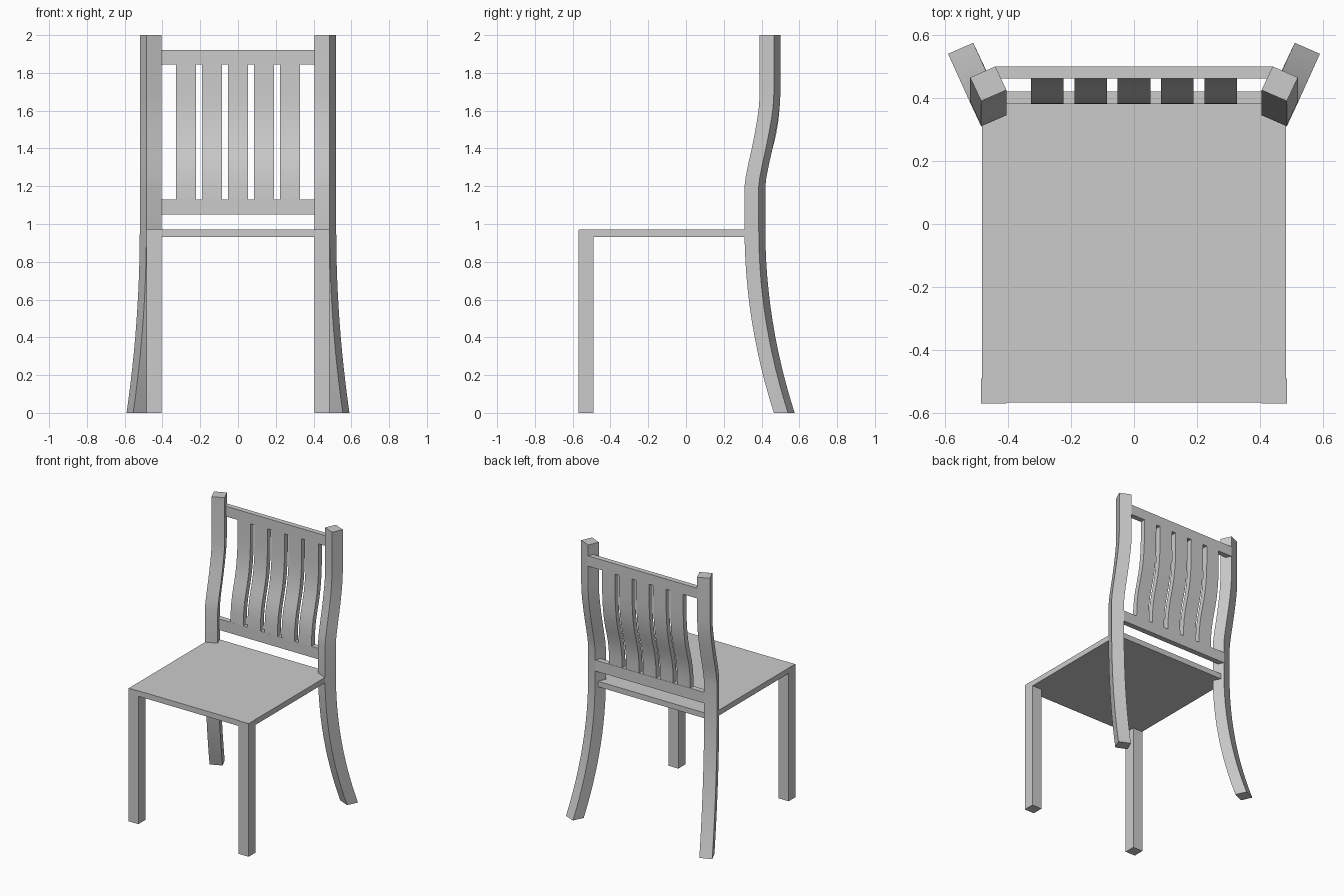
import bpy, bmesh

if "Cube" in bpy.data.objects:
    bpy.data.objects.remove(bpy.data.objects["Cube"])


def make_object(name, bm, smooth=False):
    bmesh.ops.recalc_face_normals(bm, faces=bm.faces)
    mesh = bpy.data.meshes.new(name)
    bm.to_mesh(mesh)
    bm.free()
    obj = bpy.data.objects.new(name, mesh)
    bpy.context.collection.objects.link(obj)
    if smooth:
        bpy.ops.object.select_all(action='DESELECT')
        obj.select_set(True)
        bpy.context.view_layer.objects.active = obj
        bpy.ops.object.shade_smooth_by_angle()
    return obj


def loft(name, rings, smooth=False):
    """Join a stack of four-cornered rings into a closed solid."""
    bm = bmesh.new()
    rows = [[bm.verts.new(p) for p in ring] for ring in rings]
    for a, b in zip(rows, rows[1:]):
        for i in range(4):
            j = (i + 1) % 4
            bm.faces.new((a[i], a[j], b[j], b[i]))
    bm.faces.new(rows[0])
    bm.faces.new(rows[-1])
    return make_object(name, bm, smooth)


def rect(x0, x1, y0, y1, z):
    return [(x0, y0, z), (x1, y0, z), (x1, y1, z), (x0, y1, z)]


def box(name, x0, x1, y0, y1, z0, z1):
    return loft(name, [rect(x0, x1, y0, y1, z0), rect(x0, x1, y0, y1, z1)])


# Seat board
box("seat", -0.483, 0.483, -0.566, 0.40, 0.93, 0.97)

# Square front legs, and back legs turned outwards that rise into back posts
corners = [(0.485, 0.31), (0.52, 0.385), (0.44, 0.42), (0.405, 0.345)]
path = []
for i in range(13):
    z = 0.97 * i / 12
    t = 1 - i / 12
    path.append((z, 0.07 * t * t, 0.155 * t * t))
path += [(z, 0, dy) for z, dy in
         [(1.2, 0), (1.25, 0.006), (1.32, 0.020), (1.4, 0.038), (1.48, 0.054),
          (1.56, 0.068), (1.62, 0.076), (1.69, 0.08), (2.0, 0.08)]]

for side, s in (("right", 1), ("left", -1)):
    x0, x1 = sorted((s * 0.405, s * 0.485))
    box("front_leg_" + side, x0, x1, -0.57, -0.49, 0, 0.969)
    loft("back_leg_" + side,
         [[(s * (x + dx), y + dy, z) for x, y in corners] for z, dx, dy in path],
         smooth=True)

# Backrest rails
box("lower_rail", -0.44, 0.44, 0.38, 0.42, 1.05, 1.13)
box("top_rail", -0.44, 0.44, 0.462, 0.50, 1.845, 1.92)

# Wavy slats: (height, front y)
wave = [(1.125, 0.38), (1.2, 0.382), (1.26, 0.388), (1.32, 0.399),
        (1.37, 0.412), (1.42, 0.426), (1.48, 0.440), (1.54, 0.450),
        (1.62, 0.458), (1.7, 0.461), (1.85, 0.462)]
for n in range(5):
    cx = (n - 2) * 0.1375
    loft(f"slat_{n + 1}",
         [rect(cx - 0.052, cx + 0.052, y, y + 0.038, z) for z, y in wave],
         smooth=True)
